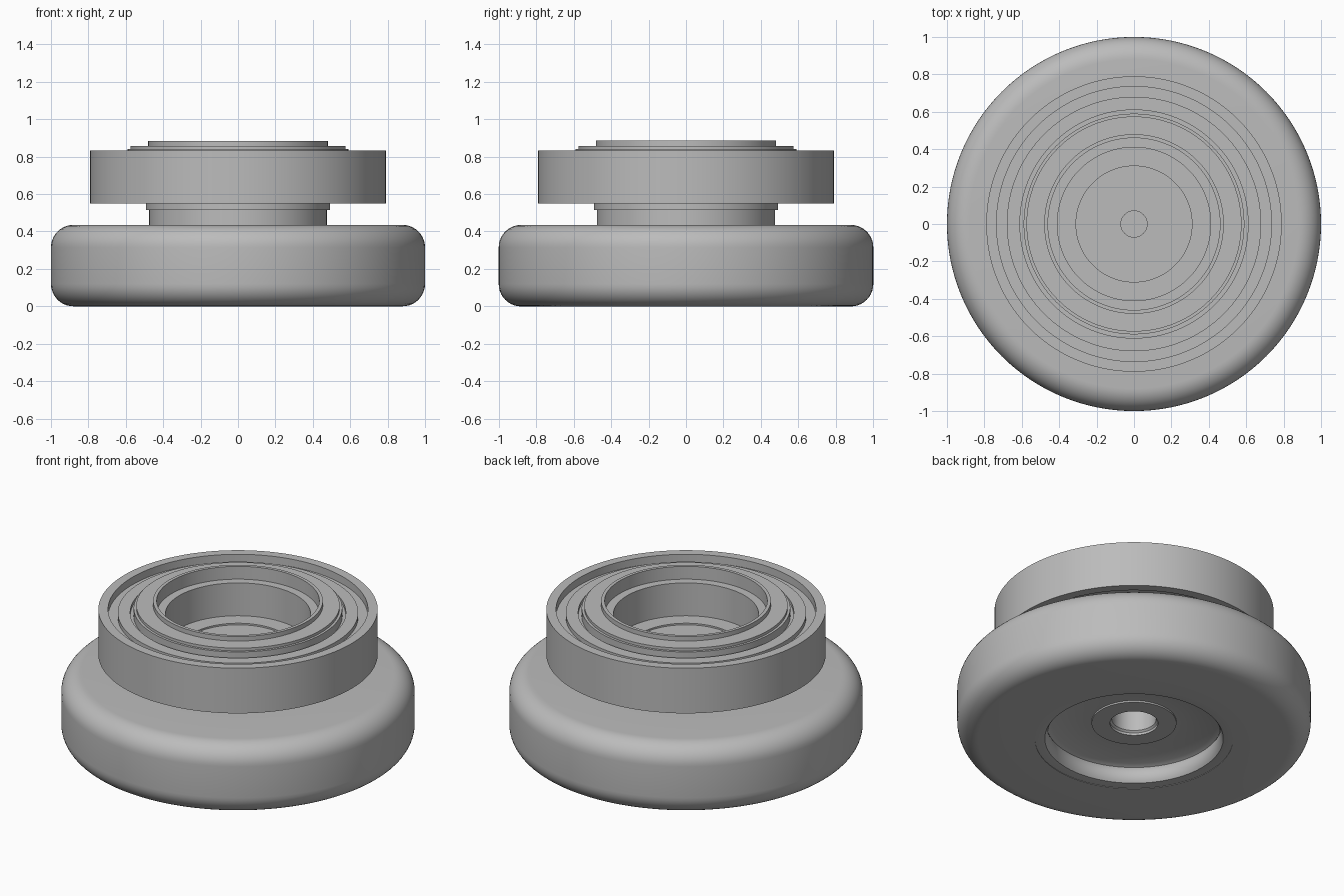
import bpy, bmesh, math
from mathutils import Matrix, Vector

if "Cube" in bpy.data.objects:
    bpy.data.objects.remove(bpy.data.objects["Cube"], do_unlink=True)

gray = bpy.data.materials.new("plain gray")
gray.use_nodes = True
color = (0.5, 0.5, 0.5, 1)
gray.diffuse_color = color
gray.node_tree.nodes["Principled BSDF"].inputs["Base Color"].default_value = color


def lathe(name, profile, closed=True, steps=128):
    """Spin an (r, z) profile about the z axis."""
    bm = bmesh.new()
    verts = [bm.verts.new((r, 0, z)) for r, z in profile]
    pairs = list(zip(verts, verts[1:]))
    if closed:
        pairs.append((verts[-1], verts[0]))
    edges = [bm.edges.new(p) for p in pairs]
    bmesh.ops.spin(bm, geom=verts + edges, cent=(0, 0, 0), axis=(0, 0, 1),
                   angle=2 * math.pi, steps=steps)
    bmesh.ops.remove_doubles(bm, verts=bm.verts, dist=0.0001)
    bmesh.ops.recalc_face_normals(bm, faces=bm.faces)
    mesh = bpy.data.meshes.new(name)
    bm.to_mesh(mesh)
    bm.free()
    mesh.materials.append(gray)
    obj = bpy.data.objects.new(name, mesh)
    bpy.context.collection.objects.link(obj)
    bpy.ops.object.select_all(action="DESELECT")
    obj.select_set(True)
    bpy.context.view_layer.objects.active = obj
    bpy.ops.object.shade_smooth_by_angle(angle=math.radians(30))
    return obj


def arc(r, z, radius, start, end, steps=10):
    """Points of a fillet centred on (r, z), angles in degrees."""
    angles = [math.radians(start + (end - start) * i / steps) for i in range(steps + 1)]
    return [(r + radius * math.cos(a), z + radius * math.sin(a)) for a in angles]


# Wide roller with rounded rims
lathe("roller", [(0.56, 0)] + arc(0.88, 0.12, 0.12, -90, 0)
      + arc(0.88, 0.315, 0.12, 0, 90) + [(0.46, 0.435), (0.46, 0.2), (0.56, 0.2)])

# Hub with a dished underside and a centre hole
lathe("hub", [(0.574, 0.003), (0.52, 0.003)] + arc(0.57, 0.06, 0.085, 220, 150, 8)
      + [(0.47, 0.115), (0.24, 0.115), (0.24, 0.105), (0.136, 0.105), (0.136, 0.12),
         (0.125, 0.13), (0.125, 0.4), (0.5, 0.4), (0.574, 0.2)])

# Hollow neck carrying the bearing
lathe("neck", [(0.475, 0.42), (0.475, 0.885), (0.46, 0.885), (0.46, 0.805),
               (0.41, 0.805), (0.41, 0.6), (0.31, 0.6), (0.31, 0.59),
               (0.07, 0.59), (0.07, 0.58), (0.05, 0.58), (0.05, 0.575),
               (0, 0.575), (0, 0.42)], closed=False)
lathe("neck_collar", [(0.47, 0.515), (0.492, 0.515), (0.492, 0.56), (0.47, 0.56)])
lathe("retaining_ring", [(0.46, 0.85), (0.48, 0.85), (0.48, 0.885), (0.46, 0.885)])

# Bearing races and the seal between them
lathe("outer_race", [(0.735, 0.55), (0.79, 0.55), (0.79, 0.832), (0.735, 0.832)])
lathe("inner_race", [(0.47, 0.55), (0.59, 0.55), (0.59, 0.84), (0.575, 0.84),
                     (0.575, 0.857), (0.47, 0.857)])
lathe("seal", [(0.585, 0.555), (0.74, 0.555), (0.74, 0.785), (0.68, 0.785),
               (0.68, 0.812), (0.61, 0.812), (0.61, 0.79), (0.585, 0.79)])
